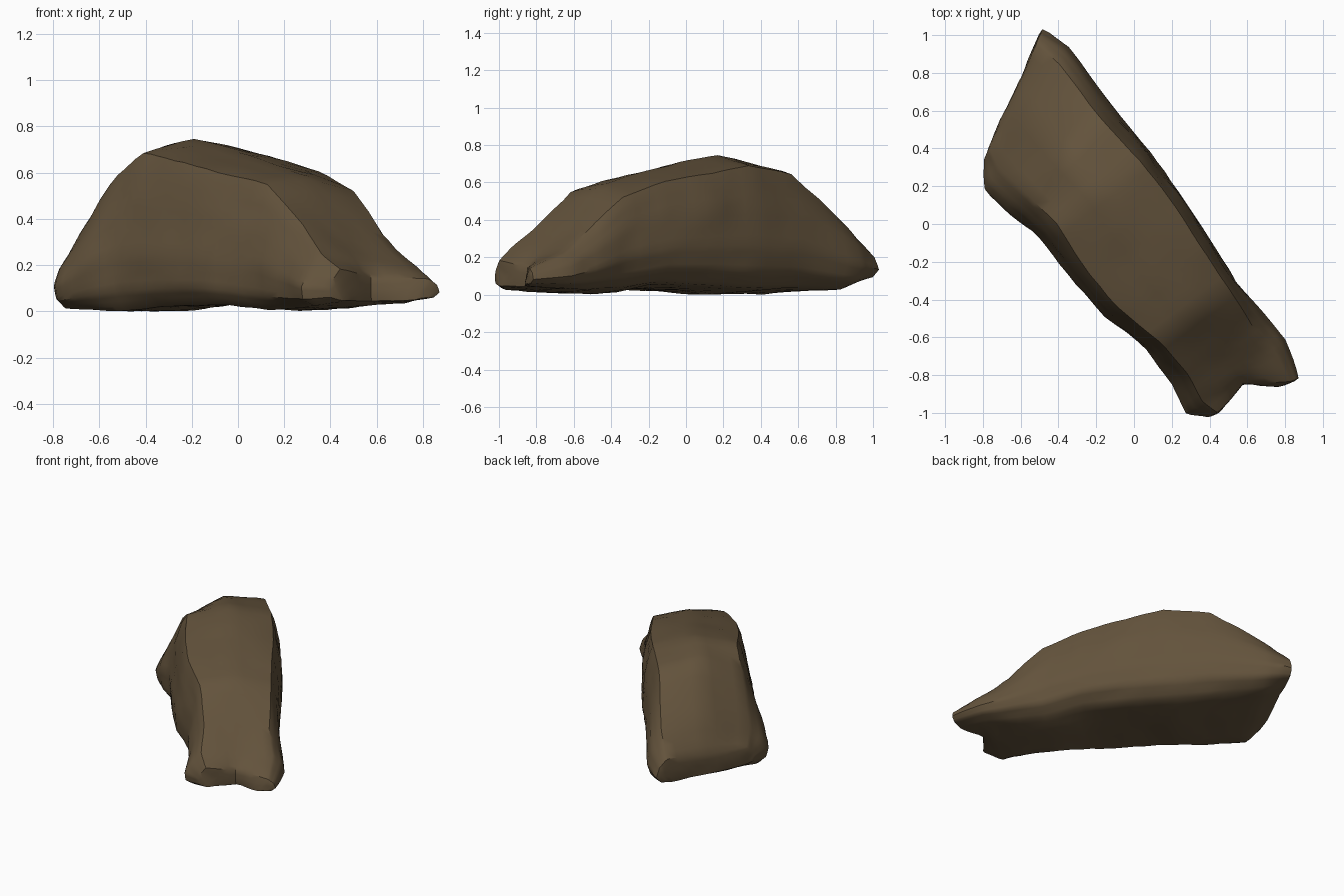
import bpy, bmesh
from mathutils import Vector, noise

cube = bpy.data.objects.get("Cube")
if cube:
    bpy.data.objects.remove(cube)

stone = bpy.data.materials.new("brown_stone")
stone.use_nodes = True
colour = (0.125, 0.086, 0.045, 1)
stone.diffuse_color = colour
shader = stone.node_tree.nodes["Principled BSDF"]
shader.inputs["Base Color"].default_value = colour
shader.inputs["Roughness"].default_value = 0.9

# Stations along the boulder: position, slant, base sides, crest sides,
# crest heights (left, middle, right), underside
stations = [
    (.99, .55, -.43, .23, -.38, .16, .20, .22, .26, .07),
    (.84, .42, -.52, .29, -.40, .20, .28, .40, .39, .02),
    (.52, .20, -.49, .285, -.36, .20, .56, .71, .66, .01),
    (.25, 0, -.45, .30, -.33, .23, .70, .76, .70, .01),
    (0, 0, -.44, .295, -.35, .24, .66, .72, .66, .03),
    (-.30, 0, -.42, .28, -.34, .22, .61, .65, .62, .04),
    (-.57, 0, -.34, .25, -.27, .20, .56, .58, .53, .01),
    (-.80, 0, -.35, .27, -.25, .18, .38, .36, .34, .02),
    (-.97, 0, -.39, .28, -.28, .20, .26, .22, .23, .03),
    (-1.13, -.25, -.30, .21, -.25, .16, .19, .15, .15, .05),
]
along, across = Vector((-.6, .8, 0)), Vector((.8, .6, 0))


def section(left, right, crest_l, crest_r, zl, zm, zr, zb):
    """Closed outline with steep sides, domed top and rounded undercut right side."""
    mid = (crest_l + crest_r) / 2
    hl, hr = zl - zb, zr - zb
    return [
        (left + .07, zb), (left + .01, zb + hl * .12), (left, zb + hl * .36),
        (left * .65 + crest_l * .35, zb + hl * .66), (crest_l, zl),
        (mid, zm), (crest_r, zr),
        (right * .7 + crest_r * .3, zb + hr * .7), (right, zb + hr * .38),
        (right - .03, zb + hr * .17), (right - .12, zb + hr * .05), (mid, zb),
    ]


# Boulder body
bm = bmesh.new()
rings = []
for i, (s, slant, *shape) in enumerate(stations):
    ring = []
    for j, (t, z) in enumerate(section(*shape)):
        p = along * (s + slant * t) + across * t
        # notch splitting the low end into two toes
        if i == len(stations) - 1 and j in (5, 11):
            p += along * .1
        ring.append(bm.verts.new((p.x, p.y, z)))
    rings.append(ring)
for a, b in zip(rings, rings[1:]):
    for j in range(len(a)):
        k = (j + 1) % len(a)
        bm.faces.new((a[j], a[k], b[k], b[j]))

# End faces, each a strip of quads between underside and crest
for ring in (rings[0], rings[-1]):
    for quad in ((0, 1, 2, 3), (0, 3, 4, 5), (0, 5, 11), (11, 5, 6, 10),
                 (10, 6, 7, 8), (10, 8, 9)):
        bm.faces.new([ring[j] for j in quad])
bmesh.ops.recalc_face_normals(bm, faces=bm.faces)

# Refine, soften and roughen
bmesh.ops.subdivide_edges(bm, edges=bm.edges, cuts=3, use_grid_fill=True)
bmesh.ops.smooth_vert(bm, verts=bm.verts, factor=.4,
                      use_axis_x=True, use_axis_y=True, use_axis_z=True)
bm.normal_update()
for v in bm.verts:
    v.co += v.normal * (noise.noise(v.co * 4) * .01 + noise.noise(v.co * 11) * .006)

# Rest on the ground
bmesh.ops.translate(bm, verts=bm.verts, vec=(0, 0, -min(v.co.z for v in bm.verts)))

mesh = bpy.data.meshes.new("boulder")
bm.to_mesh(mesh)
bm.free()
mesh.materials.append(stone)
boulder = bpy.data.objects.new("boulder", mesh)
bpy.context.collection.objects.link(boulder)
bpy.context.view_layer.objects.active = boulder
boulder.select_set(True)
bpy.ops.object.shade_smooth_by_angle(angle=.6)
